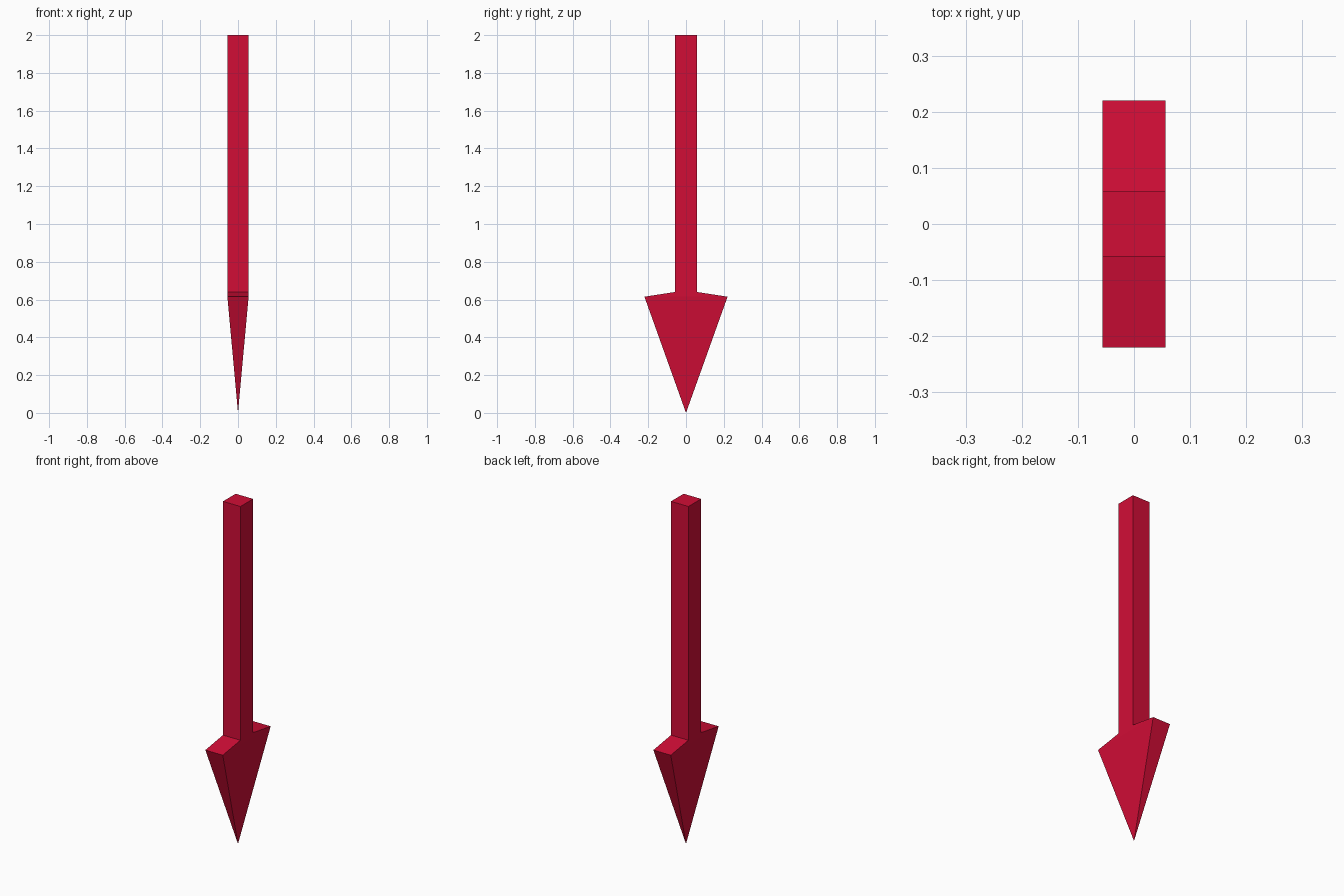
import bpy, bmesh

if "Cube" in bpy.data.objects:
    bpy.data.objects.remove(bpy.data.objects["Cube"])

HALF_X = 0.056    # half thickness of shaft and head
HALF_Y = 0.058    # half depth of shaft
BARB_Y = 0.22     # half span of the head
BARB_Z, NECK_Z, TOP_Z = 0.615, 0.64, 2.0

# Half outline in (y, z) from the tip up, mirrored to close the arrow shape
half = [(BARB_Y, BARB_Z), (HALF_Y, NECK_Z), (HALF_Y, TOP_Z)]
outline = [(0, 0)] + half + [(-y, z) for y, z in reversed(half)]

bm = bmesh.new()
sides = [[bm.verts.new((x, y, z)) for y, z in outline] for x in (-HALF_X, HALF_X)]

# Flat sides: tip triangle, shoulder and shaft
for v in sides:
    for ids in ((0, 1, 6), (1, 2, 5, 6), (2, 3, 4, 5)):
        bm.faces.new([v[i] for i in ids])

# Rim joining the two sides
a, b = sides
n = len(outline)
for i in range(n):
    j = (i + 1) % n
    bm.faces.new((a[i], a[j], b[j], b[i]))

# Pinch the tip to a point
bmesh.ops.pointmerge(bm, verts=[a[0], b[0]], merge_co=(0, 0, 0))
bmesh.ops.recalc_face_normals(bm, faces=bm.faces)

mesh = bpy.data.meshes.new("arrow")
bm.to_mesh(mesh)
bm.free()
arrow = bpy.data.objects.new("arrow", mesh)
bpy.context.collection.objects.link(arrow)

# Red paint
red = bpy.data.materials.new("red")
red.diffuse_color = (0.64, 0.004, 0.037, 1)
red.use_nodes = True
red.node_tree.nodes["Principled BSDF"].inputs["Base Color"].default_value = red.diffuse_color
mesh.materials.append(red)
